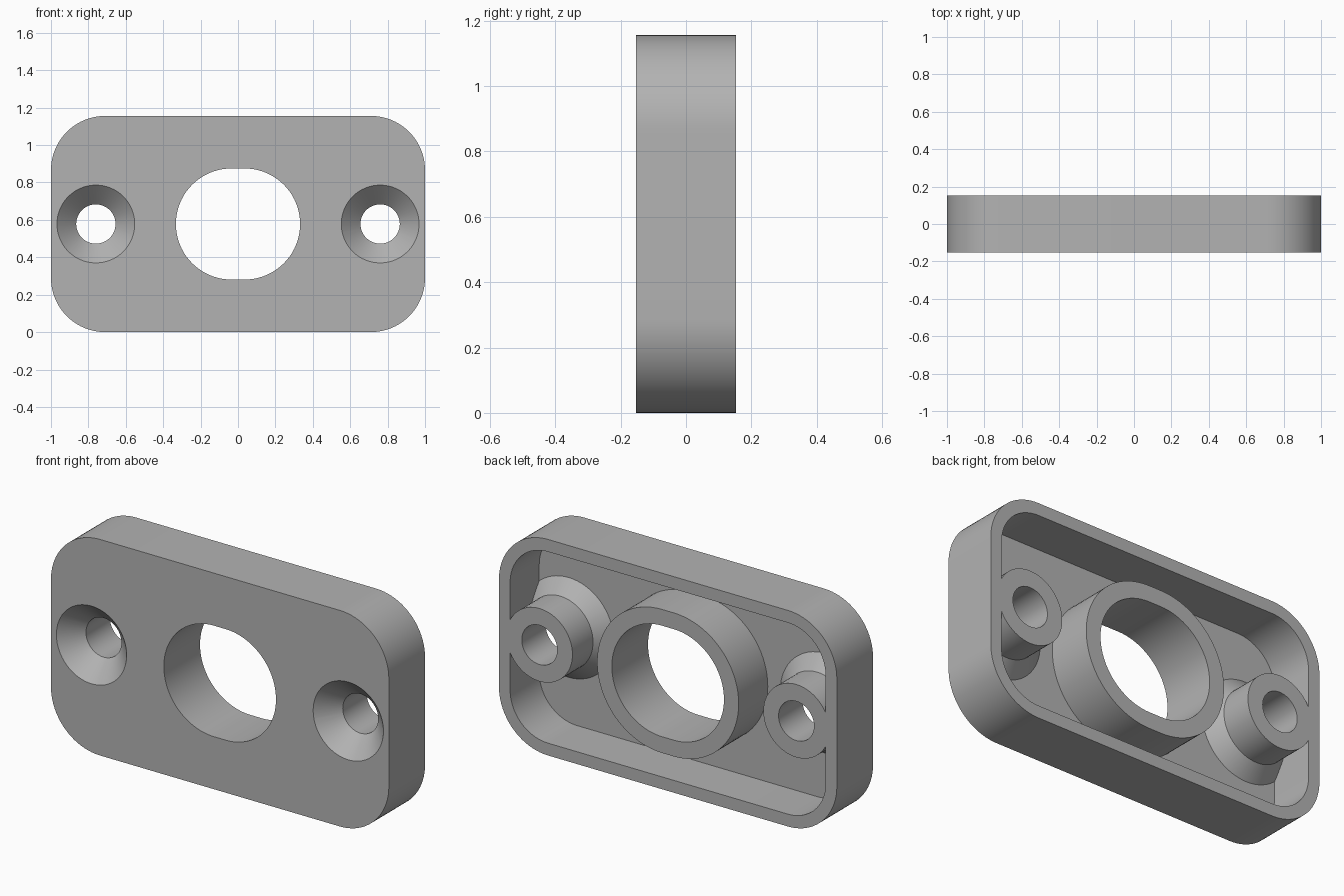
import bpy, bmesh, math

if "Cube" in bpy.data.objects:
    bpy.data.objects.remove(bpy.data.objects["Cube"])

HALF_W, HALF_H, HALF_D = 1.0, 0.578, 0.153
MID_Z = HALF_H
CORNER = 0.29
RIM = 0.066
FLOOR = 0.06
BOSS_X = 0.76
TUBE_WALL = 0.087
PAST = 0.1          # how far cutters reach beyond the body

grey = bpy.data.materials.new("light grey")
grey.use_nodes = True
grey.diffuse_color = (0.45, 0.45, 0.45, 1)
grey.node_tree.nodes["Principled BSDF"].inputs["Base Color"].default_value = grey.diffuse_color


def outline(half_w, half_h, radius, steps=20):
    """Rounded rectangle as (x, z) points."""
    points = []
    for quarter in range(4):
        for i in range(steps + 1):
            a = math.pi / 2 * (quarter + i / steps)
            sx = 1 if quarter in (0, 3) else -1
            sz = 1 if quarter < 2 else -1
            points.append((sx * (half_w - radius) + radius * math.cos(a),
                           sz * (half_h - radius) + radius * math.sin(a)))
    return points


def circle(radius, x, steps=64):
    return [(x + radius * math.cos(math.tau * i / steps),
             radius * math.sin(math.tau * i / steps)) for i in range(steps)]


def loft(name, sections):
    """Solid through (depth behind the front face, outline) sections."""
    bm = bmesh.new()
    rings = [[bm.verts.new((x, depth - HALF_D, MID_Z + z)) for x, z in pts]
             for depth, pts in sections]
    for a, b in zip(rings, rings[1:]):
        for i in range(len(a)):
            j = (i + 1) % len(a)
            bm.faces.new((a[i], a[j], b[j], b[i]))
    bm.faces.new(rings[0])
    bm.faces.new(rings[-1])
    bmesh.ops.remove_doubles(bm, verts=bm.verts, dist=1e-5)
    bmesh.ops.recalc_face_normals(bm, faces=bm.faces)
    mesh = bpy.data.meshes.new(name)
    bm.to_mesh(mesh)
    bm.free()
    mesh.materials.append(grey)
    obj = bpy.data.objects.new(name, mesh)
    bpy.context.collection.objects.link(obj)
    return obj


def cut(target, cutter):
    mod = target.modifiers.new("cut", 'BOOLEAN')
    mod.operation = 'DIFFERENCE'
    mod.solver = 'EXACT'
    mod.object = cutter
    bpy.context.view_layer.objects.active = target
    bpy.ops.object.modifier_apply(modifier=mod.name)
    bpy.data.objects.remove(cutter)


BACK = 2 * HALF_D

# Rounded plate
plate = loft("mounting_plate", [(d, outline(HALF_W, HALF_H, CORNER)) for d in (0, BACK)])

# Hollow back, leaving the centre tube and two flared screw bosses standing
pocket = loft("back_pocket", [(d, outline(HALF_W - RIM, HALF_H - RIM, CORNER - RIM))
                              for d in (FLOOR, BACK + PAST)])
tube = outline(0.332 + TUBE_WALL, 0.297 + TUBE_WALL, 0.297 + TUBE_WALL)
cut(pocket, loft("centre_tube", [(d, tube) for d in (0, BACK + 2 * PAST)]))
for side in (-1, 1):
    cut(pocket, loft("screw_boss", [(d, circle(r, side * BOSS_X)) for d, r in
                                    ((0.03, 0.297), (0.132, 0.195), (BACK + 2 * PAST, 0.195))]))
cut(plate, pocket)

# Centre opening
hole = outline(0.332, 0.297, 0.297)
cut(plate, loft("centre_hole", [(d, hole) for d in (-PAST, BACK + PAST)]))

# Countersunk screw holes
for side in (-1, 1):
    cut(plate, loft("screw_hole", [(d, circle(r, side * BOSS_X)) for d, r in
                                   ((-0.02, 0.228), (0.103, 0.105), (BACK + PAST, 0.105))]))

# Smooth shading with sharp edges
bpy.ops.object.select_all(action='DESELECT')
plate.select_set(True)
bpy.context.view_layer.objects.active = plate
bpy.ops.object.shade_smooth_by_angle(angle=math.radians(25))
